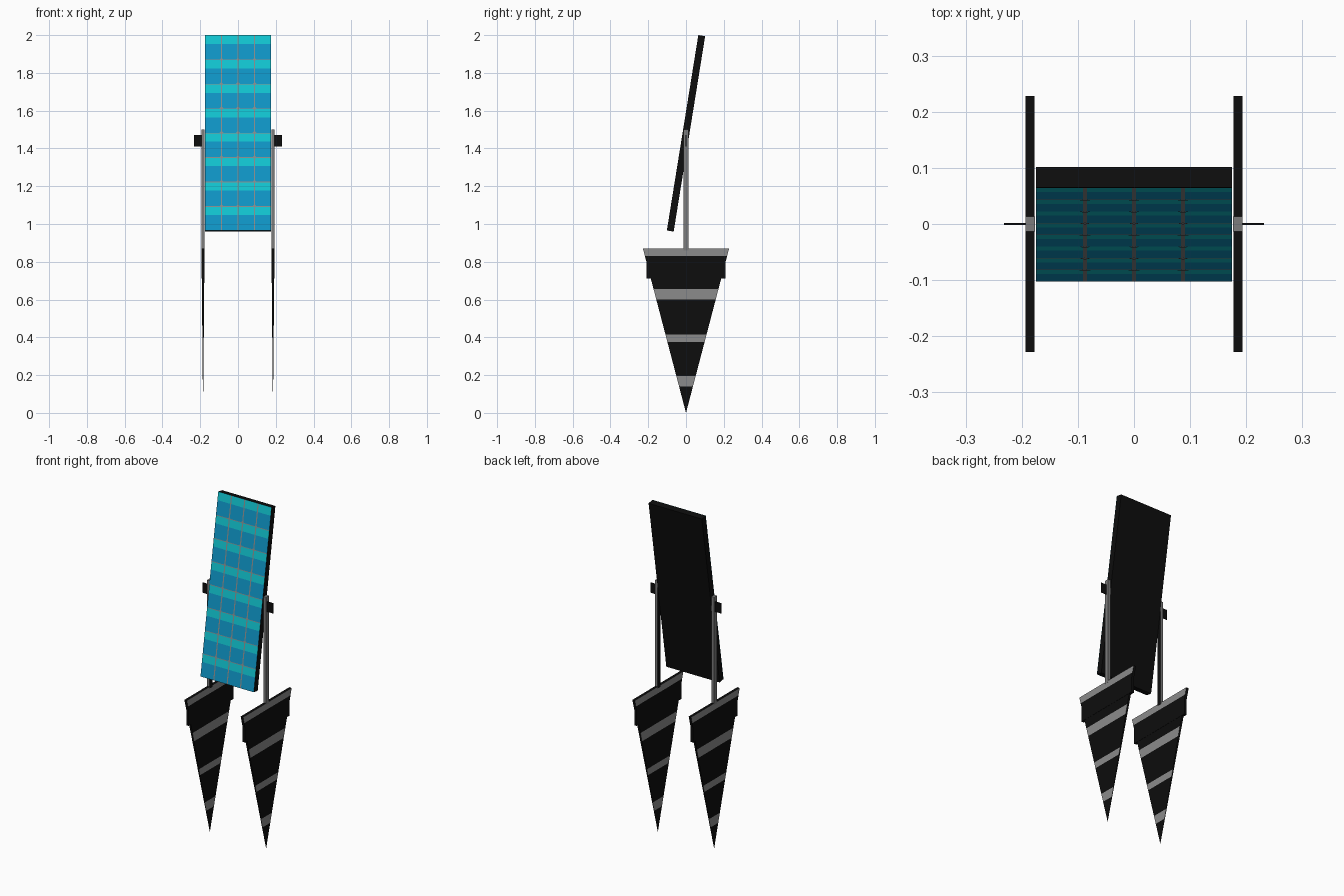
import bpy, bmesh
from math import asin
from mathutils import Matrix

cube = bpy.data.objects.get("Cube")
if cube:
    bpy.data.objects.remove(cube, do_unlink=True)


def material(name, rgb, rough=0.7):
    m = bpy.data.materials.new(name)
    m.use_nodes = True
    m.diffuse_color = (*rgb, 1)
    bsdf = m.node_tree.nodes["Principled BSDF"]
    bsdf.inputs["Base Color"].default_value = (*rgb, 1)
    bsdf.inputs["Roughness"].default_value = rough
    return m


BLACK = material("black", (0.004, 0.004, 0.004))
STRIPE = material("stripe grey", (0.26, 0.26, 0.26))
STEEL = material("steel grey", (0.2, 0.2, 0.2))
CYAN = material("cell cyan", (0.006, 0.58, 0.66))
BLUE = material("cell blue", (0.005, 0.31, 0.58))
LINE = material("grid grey", (0.25, 0.27, 0.27))


def finish(bm, name, mats, matrix=None):
    mesh = bpy.data.meshes.new(name)
    bm.to_mesh(mesh)
    bm.free()
    for m in mats:
        mesh.materials.append(m)
    ob = bpy.data.objects.new(name, mesh)
    if matrix:
        ob.matrix_world = matrix
    bpy.context.collection.objects.link(ob)
    return ob


def box(name, centre, size, mats, matrix=None, rule=None):
    bm = bmesh.new()
    bmesh.ops.create_cube(bm, size=1, matrix=Matrix.Translation(centre) @ Matrix.Diagonal((*size, 1)))
    bm.normal_update()
    if rule:
        for f in bm.faces:
            f.material_index = rule(f)
    return finish(bm, name, mats, matrix)


# Tilted panel slab
W, T, L = 0.35, 0.0365, 1.048
TILT = Matrix.Translation((0, 0, 1.48)) @ Matrix.Rotation(-asin(0.159), 4, "X")
box("panel", (0, 0, 0), (W, T, L), [BLACK], TILT)

# Cell sheet: cyan and blue bands split by thin grid lines
COLS, ROWS = 4, 8
cw, ch = W / COLS, L / ROWS
xs = [(-W / 2, None)]
for c in range(1, COLS):
    x = -W / 2 + c * cw
    xs += [(x - 0.0035, "cell"), (x + 0.0035, "line")]
xs.append((W / 2, "cell"))
zs = [(L / 2, None)]
for r in range(ROWS):
    top = L / 2 - r * ch
    if r:
        zs.append((top - 0.004, 2))
    zs += [(top - 0.048, 0), (top - ch, 1)]

bm = bmesh.new()
y = -T / 2 - 0.001
for (x0, _), (x1, kind) in zip(xs, xs[1:]):
    for (z0, _), (z1, band) in zip(zs, zs[1:]):
        f = bm.faces.new([bm.verts.new(p) for p in ((x0, y, z1), (x1, y, z1), (x1, y, z0), (x0, y, z0))])
        f.material_index = 2 if kind == "line" else band
bmesh.ops.remove_doubles(bm, verts=bm.verts[:], dist=0.0001)
finish(bm, "panel_cells", [CYAN, BLUE, LINE], TILT)

# Diamond corners where the grid lines cross
bm = bmesh.new()
y, d = -T / 2 - 0.002, 0.01
for c in range(1, COLS):
    for r in range(1, ROWS):
        x, z = -W / 2 + c * cw, L / 2 - r * ch
        bm.faces.new([bm.verts.new(p) for p in ((x, y, z - d), (x + d, y, z), (x, y, z + d), (x - d, y, z))])
finish(bm, "panel_cell_corners", [LINE], TILT)


def spike(name, cx):
    """Flat tapering stake with grey stripes on its broad faces."""
    levels = (0, 0.14, 0.195, 0.375, 0.415, 0.60, 0.655, 0.83, 0.87)
    bm = bmesh.new()
    rings = []
    for z in levels:
        k = z / levels[-1]
        hx, hy = 0.008 * k, 0.228 * k
        pts = [(-hx, -hy), (hx, -hy), (hx, hy), (-hx, hy)]
        rings.append([bm.verts.new((cx + px, py, z)) for px, py in pts] if z else [bm.verts.new((cx, 0, 0))])
    for i, (a, b) in enumerate(zip(rings, rings[1:])):
        for j in range(4):
            n = (j + 1) % 4
            lower = [a[j], a[n]] if len(a) == 4 else a
            f = bm.faces.new(lower + [b[n], b[j]])
            if i % 2 and j % 2:
                f.material_index = 1
    bm.faces.new(rings[-1])
    bm.normal_update()
    finish(bm, name, [BLACK, STRIPE])


for side, s in (("left", 1), ("right", -1)):
    cx = s * 0.185
    spike(side + "_stake", cx)
    # Band wrapped around the stake below its top stripe
    box(side + "_stake_band", (cx, 0, 0.77), (0.0155, 0.42, 0.115), [BLACK])
    # Upright post, dark on the side facing the panel
    box(side + "_post", (cx, 0, 1.18), (0.017, 0.027, 0.64), [STEEL, BLACK],
        rule=lambda f: int(f.normal.x * s < -0.5))
    # Thin pivot tab beside the panel
    box(side + "_pivot_tab", (s * 0.21, 0, 1.44), (0.044, 0.004, 0.06), [BLACK])
